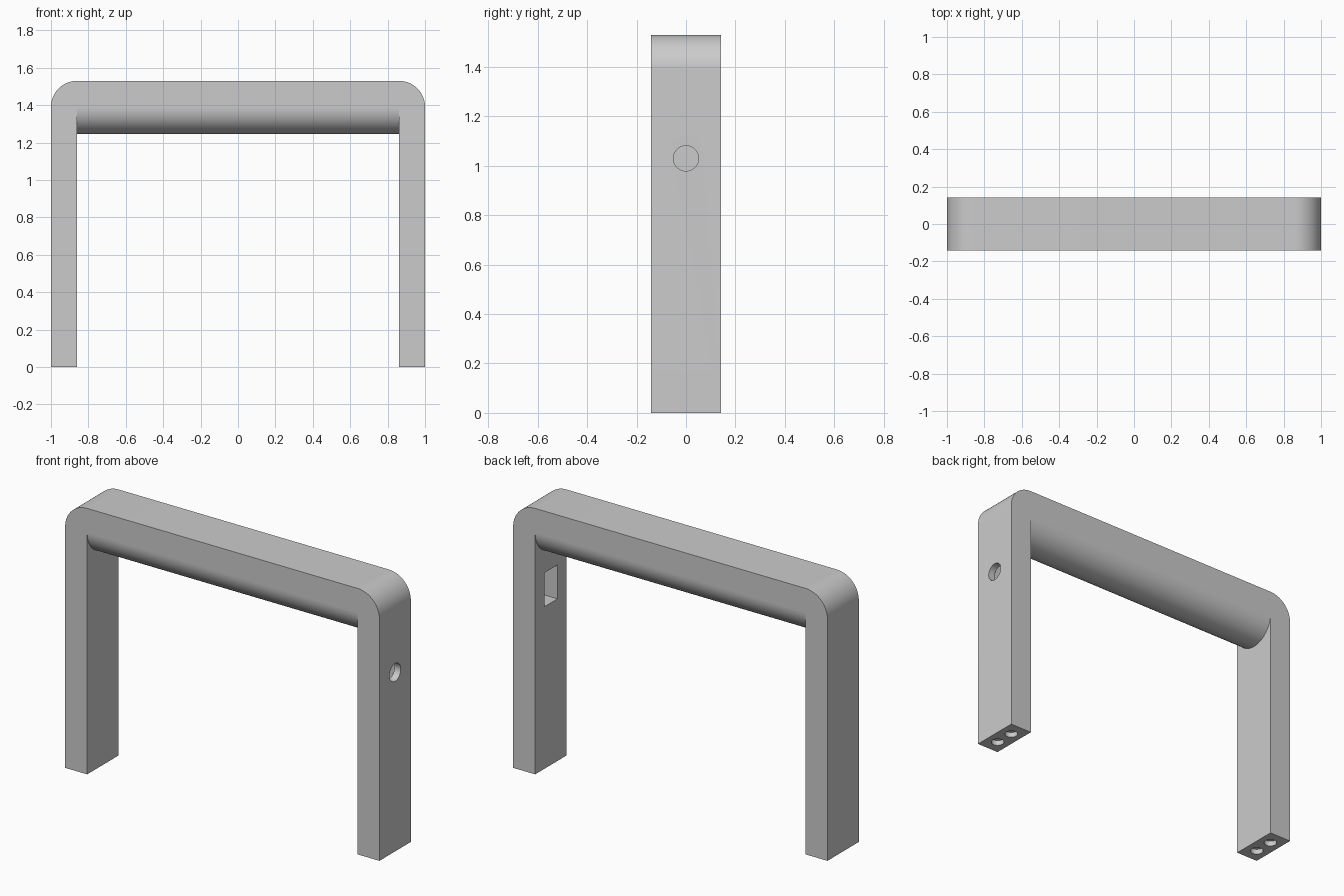
import bpy, bmesh, math
from mathutils import Matrix, Vector

if "Cube" in bpy.data.objects:
    bpy.data.objects.remove(bpy.data.objects["Cube"])

HEIGHT = 1.53
HALF_DEPTH = 0.1425
INNER = 0.86            # inner face of each leg
CORNER = 0.14           # outer corner radius
AXIS_Z = HEIGHT - HALF_DEPTH

grey = bpy.data.materials.new("plain grey")
grey.use_nodes = True
grey.diffuse_color = (0.6, 0.6, 0.6, 1)
grey.node_tree.nodes["Principled BSDF"].inputs["Base Color"].default_value = (0.6, 0.6, 0.6, 1)


def add_object(name, bm):
    bmesh.ops.recalc_face_normals(bm, faces=bm.faces)
    mesh = bpy.data.meshes.new(name)
    bm.to_mesh(mesh)
    bm.free()
    mesh.materials.append(grey)
    obj = bpy.data.objects.new(name, mesh)
    bpy.context.collection.objects.link(obj)
    return obj


def extrude(name, points, direction):
    bm = bmesh.new()
    face = bm.faces.new([bm.verts.new(p) for p in points])
    new = bmesh.ops.extrude_face_region(bm, geom=[face])["geom"]
    moved = [v for v in new if isinstance(v, bmesh.types.BMVert)]
    bmesh.ops.translate(bm, vec=Vector(direction), verts=moved)
    return add_object(name, bm)


def arc(cx, cz, radius, start, end, steps):
    angles = [math.radians(start + (end - start) * i / steps) for i in range(steps + 1)]
    return [(cx + radius * math.cos(a), cz + radius * math.sin(a)) for a in angles]


def round_cutter(name, radius, length, location, axis):
    bm = bmesh.new()
    turn = Matrix.Rotation(math.pi / 2, 4, "Y") if axis == "X" else Matrix()
    bmesh.ops.create_cone(bm, cap_ends=True, segments=48, radius1=radius, radius2=radius,
                          depth=length, matrix=Matrix.Translation(location) @ turn)
    return add_object(name, bm)


def box_cutter(name, size, location):
    bm = bmesh.new()
    bmesh.ops.create_cube(bm, size=1, matrix=Matrix.Translation(location) @ Matrix.Diagonal((*size, 1)))
    return add_object(name, bm)


def select_only(obj):
    bpy.ops.object.select_all(action="DESELECT")
    obj.select_set(True)
    bpy.context.view_layer.objects.active = obj


# Arch with two legs and rounded outer corners
outline = [(-INNER, AXIS_Z), (-INNER, 0), (-1, 0)]
outline += arc(-1 + CORNER, HEIGHT - CORNER, CORNER, 180, 90, 24)
outline += arc(1 - CORNER, HEIGHT - CORNER, CORNER, 90, 0, 24)
outline += [(1, 0), (INNER, 0), (INNER, AXIS_Z)]
frame = extrude("arch_frame", [(x, -HALF_DEPTH, z) for x, z in outline], (0, 2 * HALF_DEPTH, 0))

# Rounded underside of the crossbar
half_round = arc(0, AXIS_Z, HALF_DEPTH, 180, 360, 48)
grip = extrude("crossbar_underside", [(-INNER, y, z) for y, z in half_round], (2 * INNER, 0, 0))

# Round side hole opening into a pocket on the inner face of the left leg
cutters = [
    box_cutter("pocket_cutter", (0.2, 0.12, 0.195), (INNER, 0, 1.03)),
    round_cutter("side_hole_cutter", 0.051, 0.15, (1, 0, 1.03), "X"),
]
# Pairs of shallow round sockets under the feet
for side in (-1, 1):
    for y in (-0.058, 0.058):
        cutters.append(round_cutter("foot_socket_cutter", 0.035, 0.06, (side * 0.93, y, 0), "Z"))

for cutter in cutters:
    cutter.hide_render = True
    select_only(frame)
    cut = frame.modifiers.new("cut", "BOOLEAN")
    cut.operation = "DIFFERENCE"
    cut.solver = "EXACT"
    cut.object = cutter
    bpy.ops.object.modifier_apply(modifier=cut.name)
    bpy.data.objects.remove(cutter)

for obj in (frame, grip):
    select_only(obj)
    bpy.ops.object.shade_smooth_by_angle(angle=math.radians(30))
